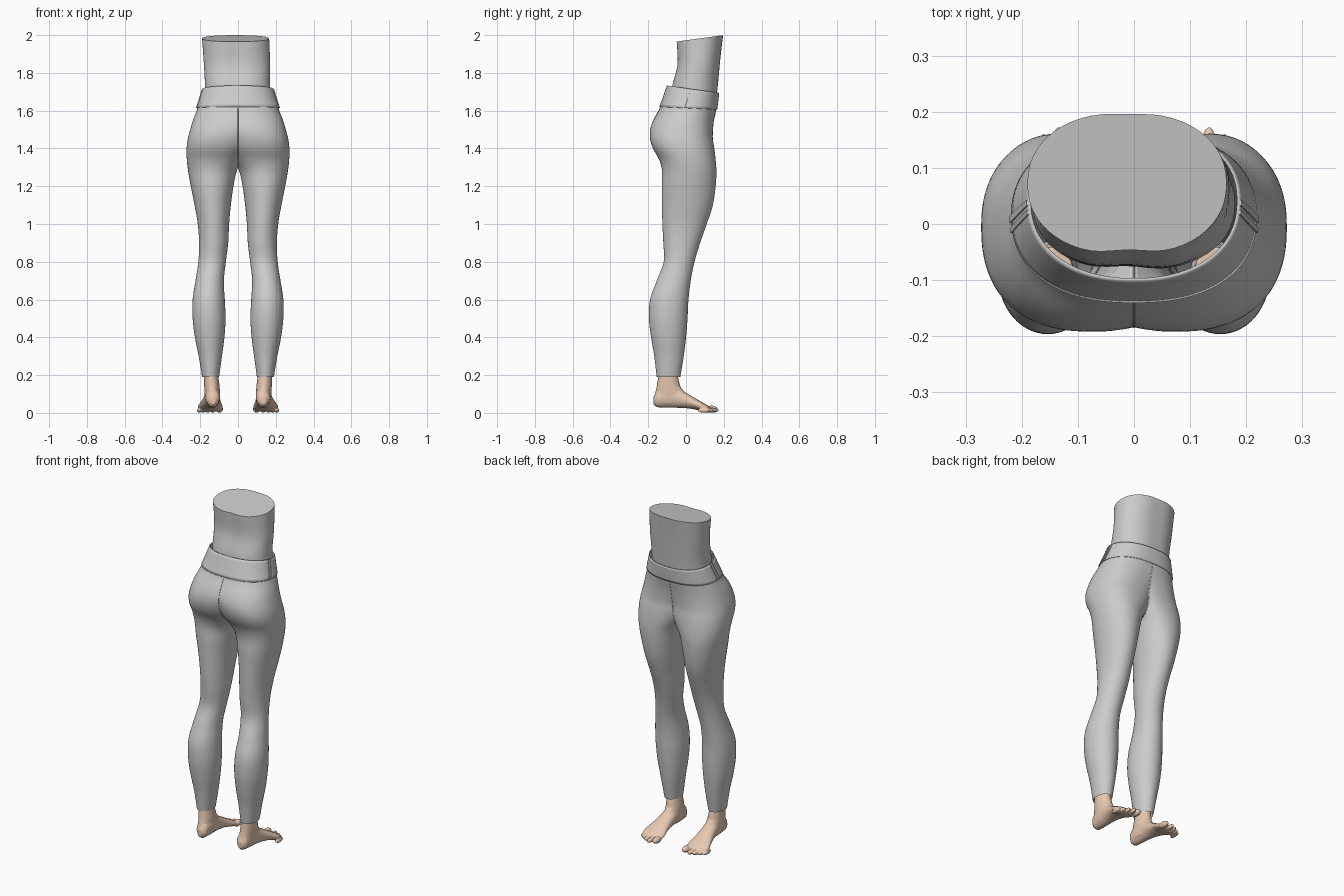
import bpy, bmesh
from math import pi, sin, cos, acos, exp
from mathutils import Vector, Matrix

if "Cube" in bpy.data.objects:
    bpy.data.objects.remove(bpy.data.objects["Cube"])

skin = bpy.data.materials.new("skin")
skin.diffuse_color = (0.80, 0.58, 0.44, 1)
skin.use_nodes = True
skin.node_tree.nodes["Principled BSDF"].inputs["Base Color"].default_value = skin.diffuse_color

# Half-body sections: z, inner x, outer x, back y, front y, superellipse power
LEG = [(.19, .10, .19, -.155, -.03, 2), (.3, .085, .208, -.168, -.012, 2),
       (.4, .072, .228, -.185, 0, 2), (.5, .066, .24, -.196, .008, 2),
       (.6, .07, .24, -.19, .013, 2), (.7, .075, .225, -.155, .025, 2),
       (.8, .064, .21, -.118, .045, 2), (.9, .052, .206, -.12, .075, 2),
       (1.0, .047, .213, -.125, .11, 2), (1.1, .038, .23, -.127, .142, 2),
       (1.2, .024, .25, -.128, .157, 2.05), (1.28, .006, .264, -.127, .161, 2.1),
       (1.34, -.03, .271, -.142, .157, 2.2), (1.4, -.065, .272, -.175, .15, 2.3),
       (1.45, -.09, .266, -.19, .142, 2.3), (1.5, -.125, .253, -.19, .143, 2.3),
       (1.55, -.16, .238, -.173, .148, 2.3), (1.61, -.2, .215, -.14, .16, 2.3),
       (1.735, -.175, .176, -.095, .175, 2.2)]
TORSO = [(1.58, -.18, .18, -.085, .155, 2.2), (1.73, -.175, .17, -.08, .172, 2.2),
         (1.85, -.181, .17, -.052, .184, 2.2), (1.98, -.19, .165, -.056, .2, 2.2)]


def sample(table, z):
    """Smooth interpolation of a table on its first column."""
    i = max(k for k in range(len(table) - 1) if table[k][0] <= z or k == 0)
    a, b = table[i], table[i + 1]
    p, q = table[max(i - 1, 0)], table[min(i + 2, len(table) - 1)]
    h = b[0] - a[0]
    t = (z - a[0]) / h
    out = []
    for c in range(1, len(a)):
        m0 = (b[c] - p[c]) / (b[0] - p[0]) * h
        m1 = (q[c] - a[c]) / (q[0] - a[0]) * h
        out.append((2*t**3 - 3*t*t + 1) * a[c] + (t**3 - 2*t*t + t) * m0
                   + (3*t*t - 2*t**3) * b[c] + (t**3 - t*t) * m1)
    return out


def section(table, z, s, grow=0, half=True):
    """Point at s in -1..1 round a section; half sections stop at x = 0."""
    xi, xo, yb, yf, n = sample(table, z)
    cx, rx, cy, ry = (xi + xo) / 2, (xo - xi) / 2, (yb + yf) / 2, (yf - yb) / 2
    lim = acos(-(cx / rx) ** (n / 2)) if half and cx < rx else pi
    a = s * lim
    f = lambda v: (1 if v > 0 else -1) * abs(v) ** (2 / n)
    x, y = cx + (rx + grow) * f(cos(a)), cy + (ry + grow) * f(sin(a))
    if half and lim < pi and abs(s) == 1:
        x = 0
    return Vector((x, y, z))


def finish(name, bm, mat=None, smooth=True):
    bmesh.ops.recalc_face_normals(bm, faces=bm.faces)
    me = bpy.data.meshes.new(name)
    bm.to_mesh(me)
    bm.free()
    ob = bpy.data.objects.new(name, me)
    bpy.context.collection.objects.link(ob)
    if mat:
        me.materials.append(mat)
    if smooth:
        bpy.ops.object.select_all(action='DESELECT')
        ob.select_set(True)
        bpy.context.view_layer.objects.active = ob
        bpy.ops.object.shade_smooth_by_angle(angle=0.8)
    return ob


def loft(bm, rings, caps=False):
    rows = [[bm.verts.new(p) for p in r] for r in rings]
    for a, b in zip(rows, rows[1:]):
        for i in range(len(a) - 1):
            bm.faces.new((a[i], a[i+1], b[i+1], b[i]))
        if caps:
            bm.faces.new((a[-1], a[0], b[0], b[-1]))
    if caps:
        bm.faces.new(rows[0])
        bm.faces.new(rows[-1])
    return rows


def mirror(ob):
    m = ob.modifiers.new("mirror", 'MIRROR')
    m.merge_threshold = .0005


S = [i / 28 - 1 for i in range(57)]

# Leggings: one leg and half the hips, mirrored, with a folded-in hem
bm = bmesh.new()
hem = [[section(LEG, .19, s, -.006) + Vector((0, 0, .02)) for s in S]]
loft(bm, hem + [[section(LEG, .19 + 1.45 * k / 90, s) for s in S] for k in range(91)])
bmesh.ops.remove_doubles(bm, verts=bm.verts, dist=1e-5)
mirror(finish("leggings", bm))


# Waistband: thin shell, dipping towards the belly
def band(t, s, grow=.003):
    z = 1.62 + .113 * t
    drop = (.05 + .09 * t) * (section(LEG, z, s).y + .1)
    return section(LEG, z - drop, s, grow)


bm = bmesh.new()
loft(bm, [[band(k / 8, s) for s in S] for k in range(9)])
ob = finish("waistband", bm)
mirror(ob)
sol = ob.modifiers.new("thickness", 'SOLIDIFY')
sol.thickness, sol.offset = .005, 0

# Side tapes on the waistband: two narrow raised strips
for name, shift in (("side_tape_rear", -.03), ("side_tape_front", .03)):
    bm = bmesh.new()
    loft(bm, [[band(k / 6, shift - .04 + .02 * k / 6 + d, g)
               for d, g in ((-.016, .004), (-.016, .009), (.016, .009), (.016, .004))]
              for k in range(7)], caps=True)
    mirror(finish(name, bm))


# Stitched seams: thin tubes
def seam(name, pts, closed=False):
    cu = bpy.data.curves.new(name, 'CURVE')
    cu.dimensions, cu.bevel_depth, cu.bevel_resolution = '3D', .0018, 1
    sp = cu.splines.new('POLY')
    sp.points.add(len(pts) - 1)
    for p, v in zip(sp.points, pts):
        p.co = (*v, 1)
    sp.use_cyclic_u = closed
    bpy.context.collection.objects.link(bpy.data.objects.new(name, cu))


for name, s in (("rear_seam", -1), ("belly_seam", 1)):
    seam(name, [section(LEG, 1.31 + .3 * k / 20, s) for k in range(21)])
right = [band(0, s, .003) for s in S]
seam("waist_seam", right + [Vector((-p.x, p.y, p.z)) for p in reversed(right[1:-1])], True)

# Torso: tapered trunk with a spine groove and a slanted, closed top
bm = bmesh.new()
rings = []
for k in range(25):
    t = k / 24
    ring = []
    for s in S[:-1]:
        p = section(TORSO, 1.58 + .4 * t, s, half=False)
        groove = .01 * exp(-((p.x + .01) / .05) ** 2)
        p.y += groove if p.y < .05 else -.4 * groove
        p.z += t * (.137 * (p.y - .2) + .02)
        ring.append(p)
    rings.append(ring)
rows = loft(bm, [r + [r[0]] for r in rings])
bmesh.ops.remove_doubles(bm, verts=bm.verts, dist=1e-5)
bm.verts.ensure_lookup_table()
top = [e for e in bm.edges if e.is_boundary and e.verts[0].co.z > 1.9]
bmesh.ops.contextual_create(bm, geom=top)
finish("torso", bm)

# Feet: overlapping sole, ankle and toes fused by a voxel remesh
bm = bmesh.new()
FOOT = [(-.172, .133, .015, .045, .085), (-.155, .133, .033, .03, .12),
        (-.11, .134, .04, .027, .15), (-.06, .136, .041, .027, .145),
        (-.01, .139, .045, .026, .112), (.04, .144, .054, .02, .083),
        (.08, .147, .066, .010, .06), (.108, .146, .066, .006, .044),
        (.125, .138, .052, .008, .034)]
A = [2 * pi * i / 24 for i in range(24)]
loft(bm, [[(cx + w * cos(a), y, (z0 + z1) / 2 + (z1 - z0) / 2 * sin(a)) for a in A]
          for y, cx, w, z0, z1 in FOOT], caps=True)
ANKLE = [(.26, .145, .039, -.15, -.04), (.19, .142, .038, -.148, -.042),
         (.14, .138, .041, -.155, -.03), (.1, .136, .041, -.165, 0),
         (.05, .134, .035, -.165, 0)]
loft(bm, [[(cx + w * cos(a), (y0 + y1) / 2 + (y1 - y0) / 2 * sin(a), z) for a in A]
          for z, cx, w, y0, y1 in ANKLE], caps=True)
for x, y, r in ((.098, .135, .019), (.134, .14, .0135), (.161, .128, .013),
                (.185, .113, .0125), (.206, .095, .012)):
    bmesh.ops.create_uvsphere(bm, u_segments=16, v_segments=10, radius=1,
                              matrix=Matrix.Translation((x, y, r + .001))
                              @ Matrix.Diagonal((r, .034, r, 1)))
ob = finish("feet", bm, skin)
rm = ob.modifiers.new("fuse", 'REMESH')
rm.mode, rm.voxel_size, rm.use_smooth_shade = 'VOXEL', .004, True
sm = ob.modifiers.new("soften", 'SMOOTH')
sm.factor, sm.iterations = .5, 4
mirror(ob)
